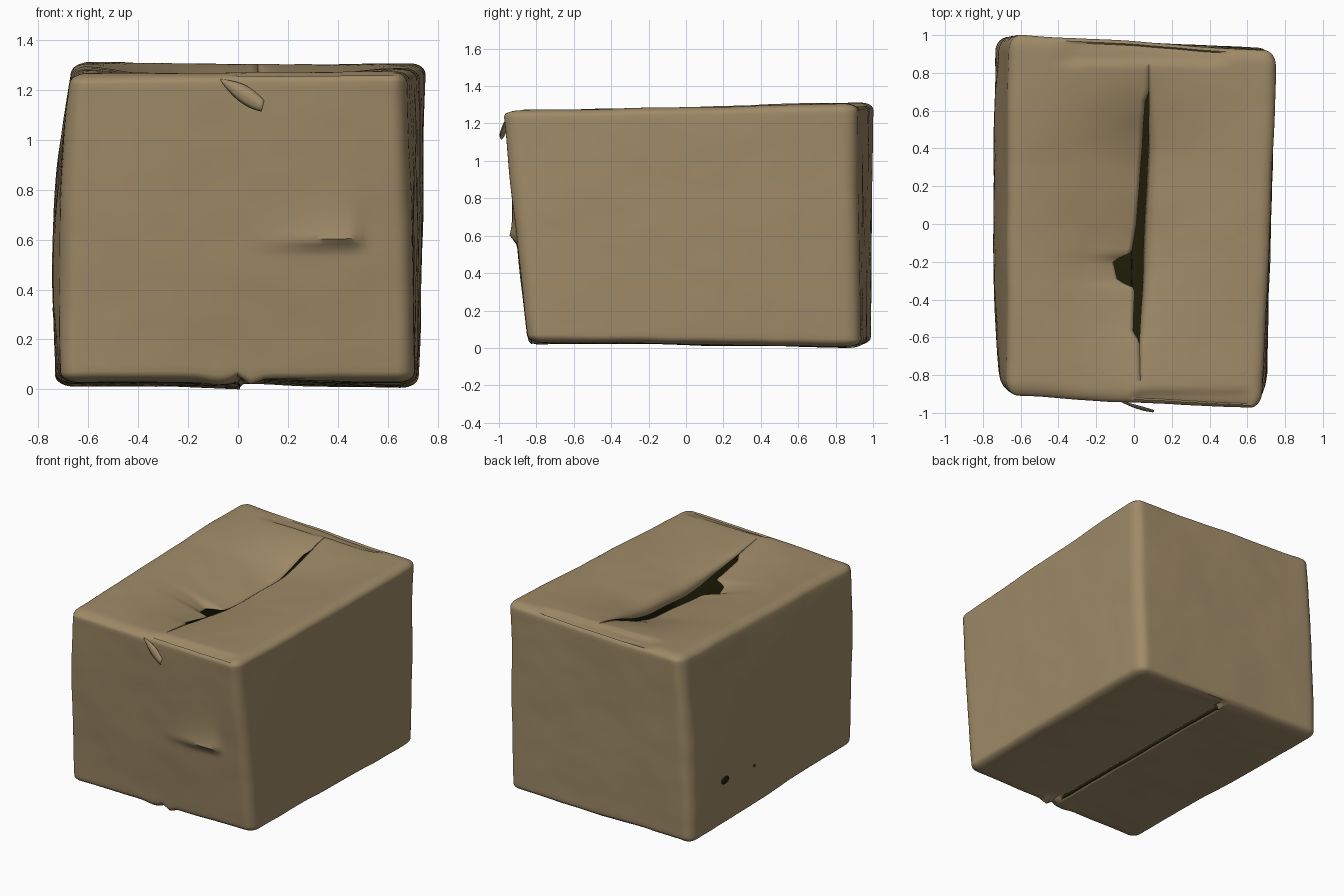
import bpy, bmesh, math
from mathutils import Vector, noise

cube = bpy.data.objects.get("Cube")
if cube:
    bpy.data.objects.remove(cube, do_unlink=True)


def material(name, rgb):
    m = bpy.data.materials.new(name)
    m.use_nodes = True
    m.diffuse_color = (*rgb, 1)
    m.node_tree.nodes["Principled BSDF"].inputs["Base Color"].default_value = (*rgb, 1)
    return m


cardboard = material("cardboard_tan", (0.345, 0.255, 0.137))
inside = material("dark_inside", (0.014, 0.012, 0.002))

HALF = Vector((0.7, 0.95, 0.64))     # half size of the plain box
ROUND = Vector((0.065, 0.085, 0.042))  # edge rounding along each axis

# Box corners, front then back, bottom then top
CORNERS = {
    (-1, -1, -1): (-0.71, -0.84, 0.035), (1, -1, -1): (0.705, -0.845, 0.035),
    (-1, 1, -1): (-0.73, 0.99, 0.02), (1, 1, -1): (0.725, 0.93, 0.01),
    (-1, -1, 1): (-0.67, -0.91, 1.27), (1, -1, 1): (0.675, -0.985, 1.275),
    (-1, 1, 1): (-0.655, 1.005, 1.325), (1, 1, 1): (0.755, 0.915, 1.31),
}

# Edges of the gap between the top flaps: (y, x)
GAP_LEFT = [(-.88, .035), (-.62, .025), (-.57, -.008), (-.34, .0), (-.3, -.09),
            (-.19, -.11), (-.15, -.012), (0, .012), (.4, .038), (.65, .053), (.7, .075)]
GAP_RIGHT = [(-.88, .035), (-.62, .025), (-.25, .045), (0, .053), (.4, .07), (.7, .075)]


def interp(points, t):
    if t <= points[0][0]:
        return points[0][1]
    for (a, va), (b, vb) in zip(points, points[1:]):
        if t <= b:
            return va + (vb - va) * (t - a) / (b - a)
    return points[-1][1]


def smooth(a, b, t):
    t = min(1, max(0, (t - a) / (b - a)))
    return t * t * (3 - 2 * t)


def bump(t, centre, width):
    return math.exp(-((t - centre) / width) ** 2)


def steps(h, r, n):
    """Even samples with extra ones inside the rounded edges."""
    mid = [-(h - r) + 2 * (h - r) * i / n for i in range(n + 1)]
    edge = [r * k / 4 for k in range(4)]
    return [-h + e for e in edge] + mid + [h - e for e in reversed(edge)]


def blend(u):
    """Point of the uneven carton for box coordinates from -1 to 1."""
    out = Vector((0, 0, 0))
    for signs, corner in CORNERS.items():
        out += Vector(corner) * math.prod((1 + s * c) / 2 for s, c in zip(signs, u))
    return out


def warp(base, side):
    """Turn a point of the plain box into the worn carton."""
    core = Vector(max(r - h, min(h - r, c)) for c, h, r in zip(base, HALF, ROUND))
    d = Vector((b - c) / r for b, c, r in zip(base, core, ROUND)).normalized()
    u = [(core[i] + d[i] * ROUND[i]) / HALF[i] for i in range(3)]
    out = blend(u)
    fade = [max(0, 1 - c * c) for c in u]
    near = 1 - abs(u[0])
    ends = min(1, (1 - abs(u[1])) / 0.1)
    # sagging flaps on the top, the right one with its edge curled down
    if base.z > HALF.z - 1e-5:
        y = out.y
        edge = interp(GAP_RIGHT if side > 0 else GAP_LEFT, y)
        out.x += (edge - blend((0, u[1], u[2])).x) * near ** 3 * ends
        sag = smooth(-0.9, 0.0, y) * smooth(0.87, 0.3, y)
        if side < 0:
            out.z -= 0.145 * sag * near ** 1.5
        else:
            out.z -= sag * (0.075 * near ** 1.4 + 0.06 * near ** 30)
        # folded bands along the front and back
        out.z -= 0.018 * smooth(0.84, 0.87, y) * smooth(1.0, 0.92, y) * smooth(0.3, 0.5, near)
        if side >= 0:
            out.z -= 0.014 * smooth(-0.87, -0.91, y) * smooth(0.04, 0.15, near)
    # flaps underneath, the left one lapping over the right one
    elif base.z < -HALF.z + 1e-5:
        out.x -= side * 0.006 * near ** 4 * ends
        out.z += (0.03 if side > 0 else -0.006) * near ** 2 * ends
    # bulged walls
    out.x -= 0.05 * max(0, -u[0]) * fade[2] * (0.4 + 0.6 * fade[1])
    out.x += 0.012 * max(0, u[0]) * fade[2] * fade[1]
    out.y -= 0.012 * max(0, -u[1]) * fade[0] * fade[2]
    # crumpled crease on the front
    front = smooth(-0.9, -1, u[1])
    ramp = smooth(0, 0.42, out.x) * smooth(0.52, 0.45, out.x)
    dz = out.z - 0.605 - 0.03 * (out.x - 0.3)
    out.y -= 0.036 * front * ramp * (math.exp(-dz / 0.09) if dz > 0 else bump(dz, 0, 0.03))
    # worn lower front lip with a notch at the seam
    low = smooth(-0.85, -1, u[2]) * bump(out.y, -0.85, 0.1)
    out.z += low * (0.02 * bump(out.x, 0, 0.02) - 0.025 * bump(out.x, 0.055, 0.03)
                    - 0.014 * bump(out.x, -0.08, 0.06))
    # soft dents
    out += noise.noise_vector(base * 2.2) * 0.008 + noise.noise_vector(base * 7) * 0.002
    return out


# Carton: six grids welded together
bm = bmesh.new()
axes = [steps(h, r, n) for h, r, n in zip(HALF, ROUND, (48, 76, 50))]
for k in range(3):
    i, j = (k + 1) % 3, (k + 2) % 3
    for s in (-1, 1):
        grid = []
        for a in axes[i]:
            row = []
            for b in axes[j]:
                co = Vector((0, 0, 0))
                co[i], co[j], co[k] = a, b, s * HALF[k]
                row.append(bm.verts.new(co))
            grid.append(row)
        for r0, r1 in zip(grid, grid[1:]):
            for c in range(len(r0) - 1):
                quad = [r0[c], r1[c], r1[c + 1], r0[c + 1]]
                bm.faces.new(quad if s > 0 else quad[::-1])
bmesh.ops.remove_doubles(bm, verts=bm.verts, dist=1e-4)

# Cut the flap seams on the top and bottom
seam = [e for e in bm.edges
        if all(abs(v.co.x) < 1e-4 and abs(v.co.z) > HALF.z - 1e-4
               and abs(v.co.y) < 0.86 for v in e.verts)]
bmesh.ops.split_edges(bm, edges=seam)

moved = []
for v in bm.verts:
    total = sum(f.calc_center_median().x for f in v.link_faces)
    side = 0 if abs(total) < 1e-4 else math.copysign(1, total)
    moved.append((v, warp(v.co.copy(), side)))
for v, co in moved:
    v.co = co
low = min(v.co.z for v in bm.verts)
for v in bm.verts:
    v.co.z -= low
wall = [v.co.copy() for v in bm.verts if v.co.x < -0.6]


def finish(bm, name, thickness, skin, inner):
    mesh = bpy.data.meshes.new(name)
    bm.to_mesh(mesh)
    bm.free()
    ob = bpy.data.objects.new(name, mesh)
    bpy.context.collection.objects.link(ob)
    mesh.materials.append(skin)
    mesh.materials.append(inside)
    mod = ob.modifiers.new("card_thickness", "SOLIDIFY")
    mod.thickness = thickness
    mod.offset = -1
    mod.material_offset = inner
    mod.material_offset_rim = inner
    bpy.ops.object.select_all(action="DESELECT")
    ob.select_set(True)
    bpy.context.view_layer.objects.active = ob
    bpy.ops.object.shade_smooth_by_angle(angle=math.radians(40))


finish(bm, "carton", 0.01, cardboard, 1)

# Small dark punctures in the side wall
for name, y, z, size in (("large_puncture", 0.62, 0.34, 0.04), ("small_puncture", 0.3, 0.32, 0.012)):
    near_wall = min(wall, key=lambda p: (p.y - y) ** 2 + (p.z - z) ** 2)
    bm = bmesh.new()
    ring = [bm.verts.new((near_wall.x - 0.003, y + size * math.cos(a), z + 0.65 * size * math.sin(a)))
            for a in (-math.tau * i / 14 for i in range(14))]
    bm.faces.new(ring)
    finish(bm, name, 0.006, inside, 0)

# Torn paper tab curling off the front, widening to a blunt end
bm = bmesh.new()
start, end = Vector((-0.07, -0.94, 1.24)), Vector((0.1, -0.988, 1.135))
across, lift = Vector((0.02, 0, 0.07)), Vector((0, -0.015, 0))
rows = []
for i in range(15):
    t = i / 14
    width = 0.1 + 0.9 * math.sin(math.pi * 0.8 * t)
    rows.append([bm.verts.new(start.lerp(end, t) + across * (width * (j / 5 - 0.5))
                              + lift * (width * math.sin(math.pi * j / 5)))
                 for j in range(6)])
for r0, r1 in zip(rows, rows[1:]):
    for j in range(5):
        bm.faces.new((r0[j], r1[j], r1[j + 1], r0[j + 1]))
bmesh.ops.recalc_face_normals(bm, faces=bm.faces)
finish(bm, "front_torn_tab", 0.004, cardboard, 0)
